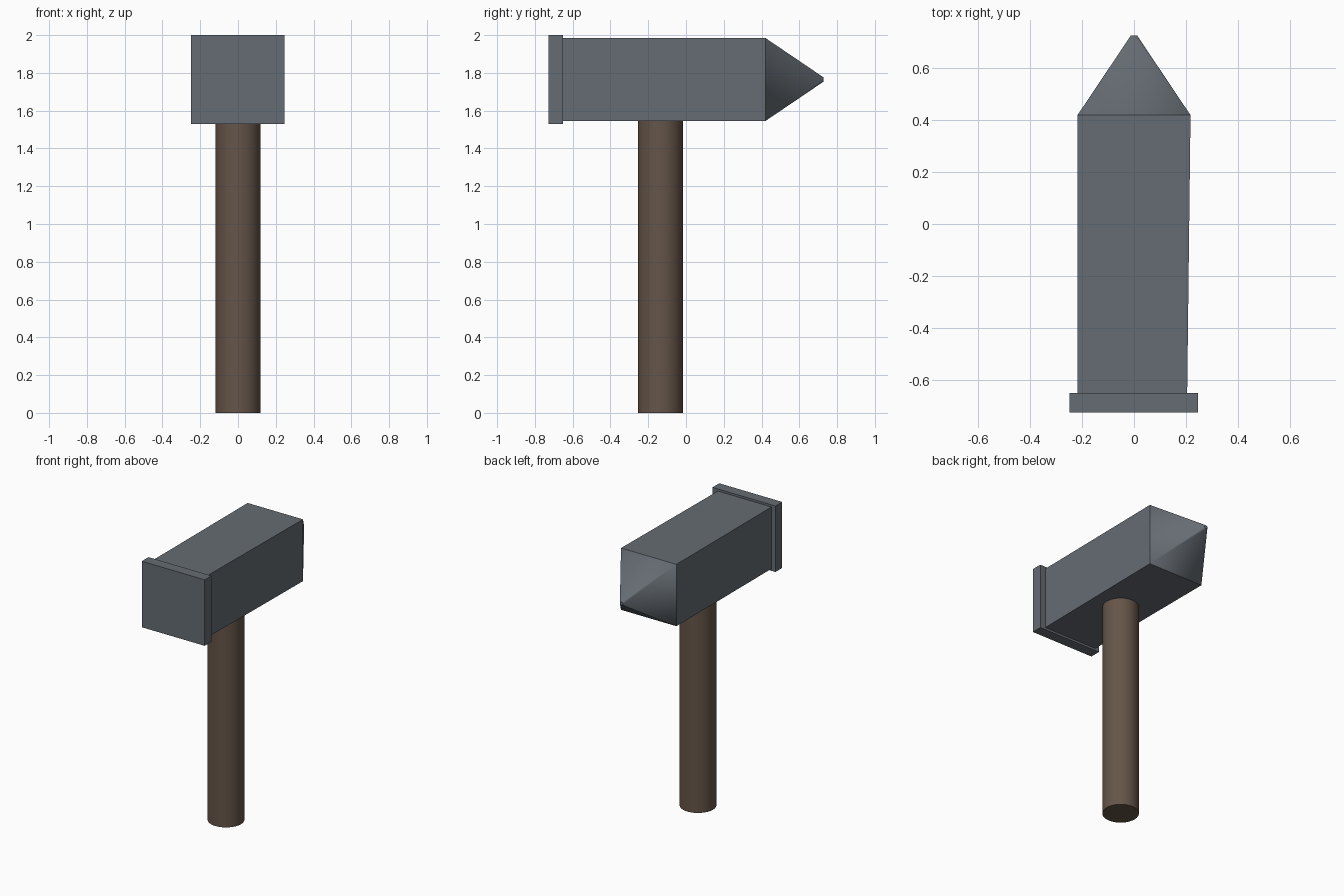
import bpy, bmesh, math
from mathutils import Matrix

cube = bpy.data.objects.get("Cube")
if cube:
    bpy.data.objects.remove(cube, do_unlink=True)


def material(name, color):
    mat = bpy.data.materials.new(name)
    mat.use_nodes = True
    mat.diffuse_color = color
    mat.node_tree.nodes["Principled BSDF"].inputs["Base Color"].default_value = color
    return mat


def finish(bm, name, mat):
    bmesh.ops.recalc_face_normals(bm, faces=bm.faces)
    mesh = bpy.data.meshes.new(name)
    bm.to_mesh(mesh)
    bm.free()
    mesh.materials.append(mat)
    obj = bpy.data.objects.new(name, mesh)
    bpy.context.collection.objects.link(obj)
    bpy.ops.object.select_all(action="DESELECT")
    obj.select_set(True)
    bpy.context.view_layer.objects.active = obj
    bpy.ops.object.shade_smooth_by_angle(angle=math.radians(30))
    return obj


steel = material("dark_steel", (0.13, 0.15, 0.17, 1))
wood = material("brown_wood", (0.13, 0.09, 0.065, 1))
HEAD_Z = 1.765

# Head: square block, slightly narrower on one side, drawn out to a round blunt spike
bm = bmesh.new()
for y, right in ((-0.66, 0.205), (0.42, 0.218)):
    for x in (-0.218, right):
        for side in (-1, 1):
            bm.verts.new((x, y, HEAD_Z + side * 0.22))
for i in range(16):
    a = math.tau * i / 16
    bm.verts.new((0.012 * math.cos(a), 0.727, HEAD_Z + 0.012 * math.sin(a)))
bmesh.ops.convex_hull(bm, input=bm.verts)
bmesh.ops.dissolve_limit(bm, angle_limit=0.002, verts=bm.verts, edges=bm.edges)
finish(bm, "hammer_head", steel)

# Striking plate on the front end
bm = bmesh.new()
bmesh.ops.create_cube(bm, size=1, matrix=Matrix.Translation((-0.001, -0.689, HEAD_Z))
                      @ Matrix.Diagonal((0.496, 0.076, 0.47, 1)))
finish(bm, "striking_plate", steel)

# Round handle, set into the head
bm = bmesh.new()
bmesh.ops.create_cone(bm, cap_ends=True, segments=32, radius1=0.119, radius2=0.119,
                      depth=1.6, matrix=Matrix.Translation((0, -0.135, 0.8)))
finish(bm, "handle", wood)
